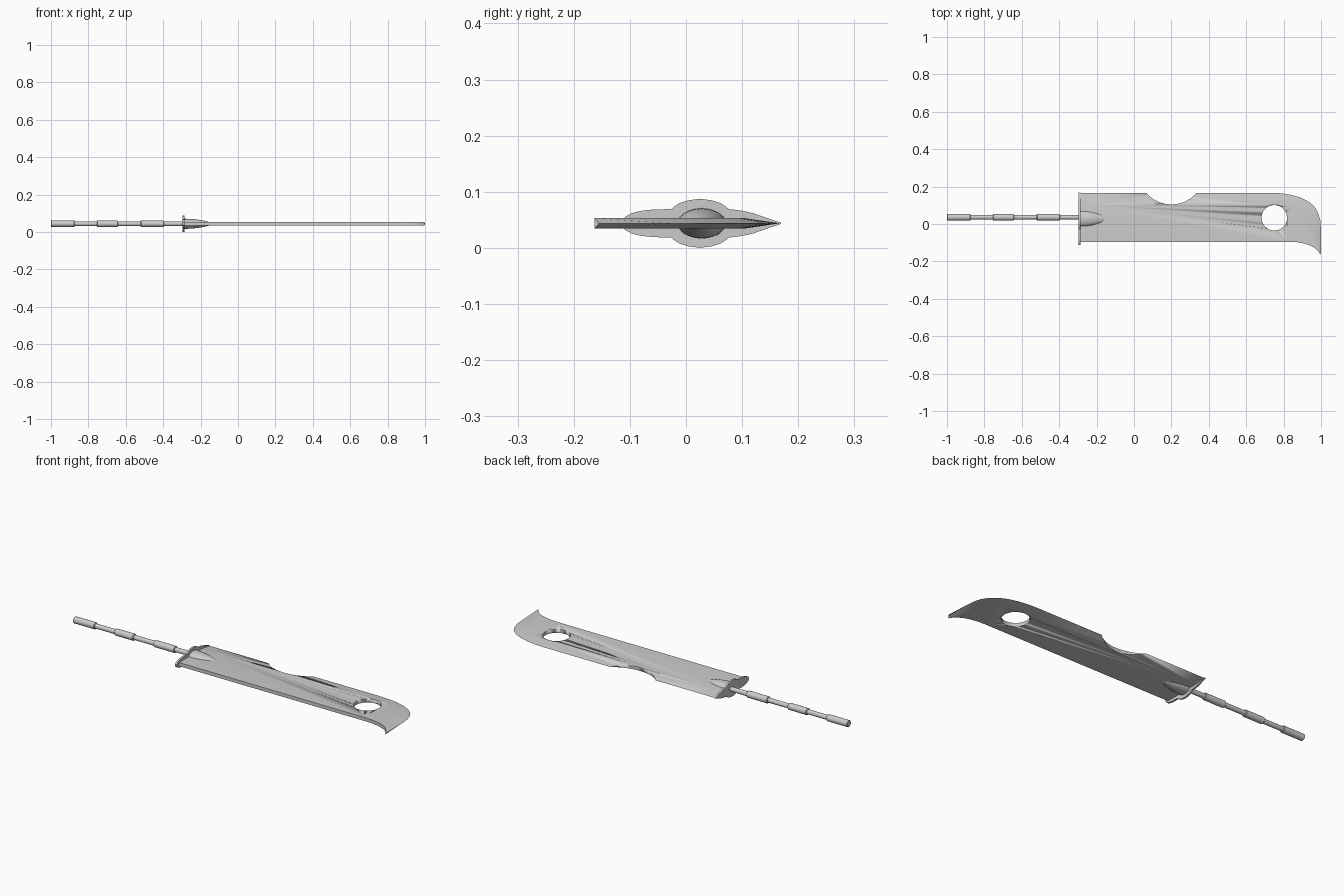
import bpy, bmesh, math

if "Cube" in bpy.data.objects:
    bpy.data.objects.remove(bpy.data.objects["Cube"])

ZC = 0.0437   # mid-plane of the whole sword
H = 0.0095    # blade half thickness


def finish(name, bm, angle=30):
    bmesh.ops.remove_doubles(bm, verts=bm.verts, dist=1e-5)
    bmesh.ops.recalc_face_normals(bm, faces=bm.faces)
    me = bpy.data.meshes.new(name)
    bm.to_mesh(me)
    bm.free()
    ob = bpy.data.objects.new(name, me)
    bpy.context.collection.objects.link(ob)
    bpy.ops.object.select_all(action='DESELECT')
    ob.select_set(True)
    bpy.context.view_layer.objects.active = ob
    bpy.ops.object.shade_smooth_by_angle(angle=math.radians(angle))
    return ob


def lathe_x(name, profile, cy, sy=1.0, sz=1.0, n=32):
    """Revolve (x, radius) points around an x-aligned axis."""
    bm = bmesh.new()
    rings = []
    for x, r in profile:
        rings.append([bm.verts.new((x, cy + sy * r * math.cos(2 * math.pi * i / n),
                                    ZC + sz * r * math.sin(2 * math.pi * i / n))) for i in range(n)])
    for a, b in zip(rings, rings[1:]):
        for i in range(n):
            j = (i + 1) % n
            bm.faces.new((a[i], a[j], b[j], b[i]))
    bm.faces.new(rings[0])
    bm.faces.new(rings[-1])
    return finish(name, bm)


def cutter(name, x, y, r):
    bm = bmesh.new()
    bmesh.ops.create_cone(bm, cap_ends=True, segments=64, radius1=r, radius2=r, depth=0.2)
    bmesh.ops.translate(bm, verts=bm.verts, vec=(x, y, ZC))
    ob = finish(name, bm)
    ob.hide_render = True
    ob.hide_set(True)
    return ob


# Blade: sharp edge line, bevel line inside it, and the thick back
edge = [(-0.29, 0.167), (0.73, 0.167), (0.79, 0.164), (0.84, 0.156), (0.89, 0.142), (0.93, 0.122),
        (0.963, 0.095), (0.984, 0.06), (0.996, 0.02), (1.0, -0.03), (1.0, -0.155)]
bevel = [(-0.29, 0.103), (0.70, 0.103), (0.76, 0.103), (0.81, 0.1), (0.85, 0.092), (0.88, 0.08),
         (0.91, 0.06), (0.935, 0.03), (0.95, 0.0), (0.96, -0.04), (0.996, -0.163)]
back = [(0.985, -0.145), (0.965, -0.127), (0.94, -0.114), (0.91, -0.104), (0.87, -0.097),
        (0.82, -0.095), (-0.29, -0.095)]
bm = bmesh.new()
rim = [bm.verts.new((x, y, ZC)) for x, y in edge]
sides = []
for s in (1, -1):
    flat = [bm.verts.new((x, y, ZC + s * H)) for x, y in bevel + back]
    bm.faces.new(flat)
    for i in range(len(rim) - 1):
        bm.faces.new((rim[i], rim[i + 1], flat[i + 1], flat[i]))
    sides.append(flat)
top, bot = sides
k = len(bevel) - 1
for i in range(k, len(top) - 1):
    bm.faces.new((top[i], top[i + 1], bot[i + 1], bot[i]))
bm.faces.new((rim[-1], top[k], bot[k]))
bm.faces.new((rim[0], top[0], top[-1], bot[-1], bot[0]))
blade = finish("blade", bm, 20)

# Round hole and edge notch
for c in (cutter("hole_cutter", 0.75, 0.033, 0.068), cutter("notch_cutter", 0.2, 0.283, 0.178)):
    m = blade.modifiers.new(c.name, 'BOOLEAN')
    m.operation = 'DIFFERENCE'
    m.solver = 'EXACT'
    m.object = c

# Guard plate: mirrored half outline in y, z
half = [(-0.113, 0.006), (-0.108, 0.012), (-0.097, 0.018), (-0.082, 0.022), (-0.06, 0.0245), (-0.026, 0.0255),
        (-0.021, 0.03), (-0.012, 0.036), (0.004, 0.041), (0.025, 0.0437), (0.046, 0.041), (0.062, 0.036),
        (0.071, 0.03), (0.076, 0.0255), (0.1, 0.0225), (0.12, 0.018), (0.143, 0.01), (0.169, 0.001)]
outline = half + [(y, -z) for y, z in reversed(half)]
bm = bmesh.new()
f = bm.faces.new([bm.verts.new((-0.296, y, ZC + z)) for y, z in outline])
ext = bmesh.ops.extrude_face_region(bm, geom=[f])
bmesh.ops.translate(bm, verts=[v for v in ext['geom'] if isinstance(v, bmesh.types.BMVert)], vec=(0.01, 0, 0))
finish("guard", bm)

# Pointed socket swelling on the blade
N = 12
lathe_x("socket", [(-0.29 + 0.165 * i / N, max(1 - (i / N) ** 2.2, 0.01)) for i in range(N + 1)],
        0.028, 0.043, 0.027)

# Handle rod with three thicker grips
rod, grip, c = 0.0125, 0.0178, 0.003
prof = []
for a, b in ((-1.0, -0.873), (-0.755, -0.642), (-0.52, -0.396)):
    if prof:
        prof.append((a, rod))
    prof += [(a, grip - c), (a + c, grip), (b - c, grip), (b, grip - c), (b, rod)]
prof.append((-0.28, rod))
lathe_x("handle", prof, 0.036)
